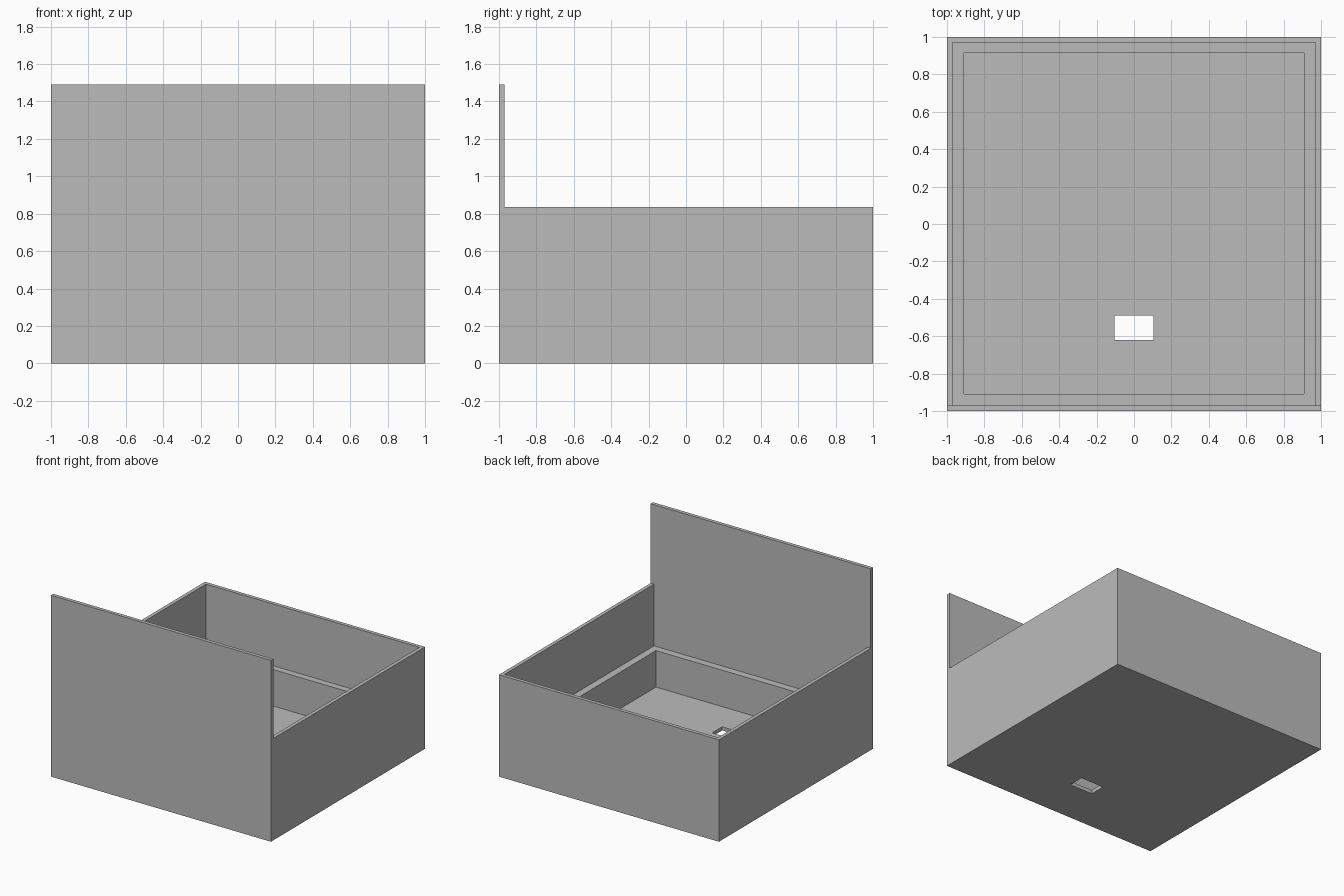
import bpy
import bmesh

if "Cube" in bpy.data.objects:
    bpy.data.objects.remove(bpy.data.objects["Cube"], do_unlink=True)

# Main dimensions
HALF = 1.0
WALL = 0.03
INNER = HALF - WALL
POCKET = 0.91
FLOOR = 0.03
LEDGE = 0.33
RIM = 0.837
PANEL_TOP = 1.49

grey = bpy.data.materials.new("plain grey")
grey.use_nodes = True
colour = (0.5, 0.5, 0.5, 1)
grey.diffuse_color = colour
grey.node_tree.nodes["Principled BSDF"].inputs["Base Color"].default_value = colour


def extrude_profile(name, profile, half_width):
    """Extrude a closed (y, z) outline symmetrically along x."""
    bm = bmesh.new()
    face = bm.faces.new([bm.verts.new((-half_width, y, z)) for y, z in profile])
    moved = bmesh.ops.extrude_face_region(bm, geom=[face])["geom"]
    verts = [v for v in moved if isinstance(v, bmesh.types.BMVert)]
    bmesh.ops.translate(bm, verts=verts, vec=(2 * half_width, 0, 0))
    bmesh.ops.recalc_face_normals(bm, faces=bm.faces)
    mesh = bpy.data.meshes.new(name)
    bm.to_mesh(mesh)
    bm.free()
    mesh.materials.append(grey)
    obj = bpy.data.objects.new(name, mesh)
    bpy.context.collection.objects.link(obj)
    return obj


def cut(target, name, half_width, y0, y1, z0, z1):
    """Subtract a box from the target and discard the cutter."""
    cutter = extrude_profile(name, [(y0, z0), (y1, z0), (y1, z1), (y0, z1)], half_width)
    cutter.hide_render = True
    mod = target.modifiers.new(name, "BOOLEAN")
    mod.operation = "DIFFERENCE"
    mod.solver = "EXACT"
    mod.object = cutter
    bpy.context.view_layer.objects.active = target
    bpy.ops.object.modifier_apply(modifier=mod.name)
    bpy.data.objects.remove(cutter, do_unlink=True)


# Box body with the tall front panel, as one side outline
box = extrude_profile("open_box_with_front_panel", [
    (-HALF, 0), (HALF, 0), (HALF, RIM), (-INNER, RIM),
    (-INNER, PANEL_TOP), (-HALF, PANEL_TOP)], HALF)

# Upper cavity, stepped lower pocket and cable slot in the floor
cut(box, "upper_cavity", INNER, -INNER, INNER, LEDGE, RIM + 0.2)
cut(box, "lower_pocket", POCKET, -POCKET, POCKET + 0.005, FLOOR, LEDGE + 0.2)
cut(box, "floor_slot", 0.105, -0.62, -0.49, -0.2, FLOOR + 0.1)
